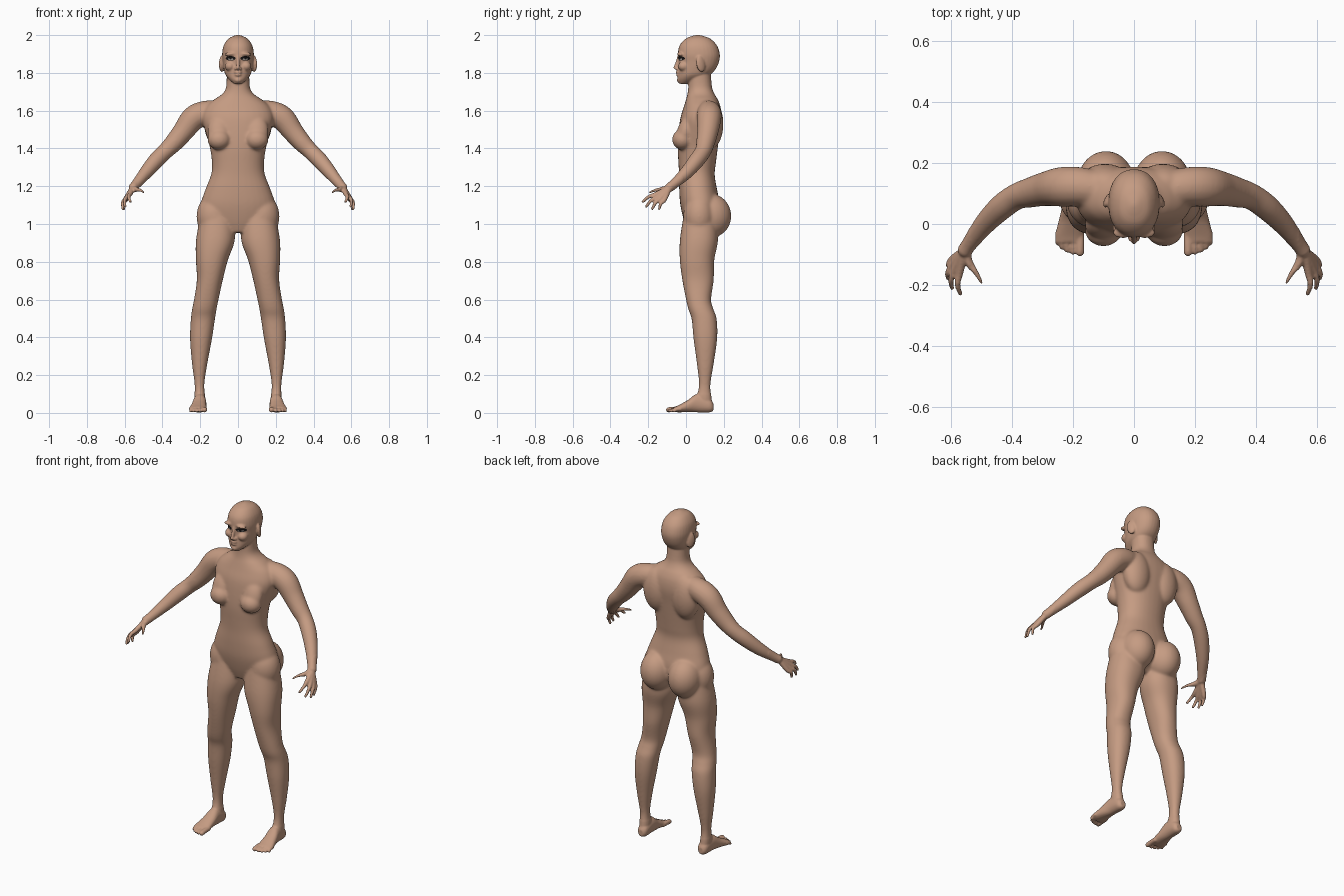
import bpy, bmesh, math
from mathutils import Vector, Matrix
from mathutils.bvhtree import BVHTree

old = bpy.data.objects.get("Cube")
if old:
    bpy.data.objects.remove(old, do_unlink=True)


def material(name, rgb, rough=0.6):
    m = bpy.data.materials.new(name)
    m.use_nodes = True
    m.diffuse_color = (*rgb, 1)
    bsdf = m.node_tree.nodes["Principled BSDF"]
    bsdf.inputs["Base Color"].default_value = (*rgb, 1)
    bsdf.inputs["Roughness"].default_value = rough
    return m


skin = material("skin", (0.56, 0.33, 0.225))
black = material("lash black", (0.01, 0.008, 0.008))
white = material("eye white", (0.6, 0.55, 0.5))
bm = bmesh.new()


def spline(rows, steps=5):
    """Catmull-Rom through rows of numbers."""
    rows = [Vector(r) for r in rows]
    ext = [rows[0]] + rows + [rows[-1]]
    out = []
    for a, b, c, d in zip(ext, ext[1:], ext[2:], ext[3:]):
        for i in range(steps):
            t = i / steps
            out.append((b * 2 + (c - a) * t + (a * 2 - b * 5 + c * 4 - d) * t * t
                        + (b * 3 - a - c * 3 + d) * t ** 3) / 2)
    return out + [rows[-1]]


def skin_rings(rings):
    loops = [[bm.verts.new(p) for p in ring] for ring in rings]
    n = len(loops[0])
    for lo, hi in zip(loops, loops[1:]):
        for i in range(n):
            bm.faces.new((lo[i], lo[(i + 1) % n], hi[(i + 1) % n], hi[i]))
    bm.faces.new(loops[0][::-1])
    bm.faces.new(loops[-1])


def loft(rows, axis="z", power=2.2, sides=32):
    """Rows are (level, x centre, half width, near depth, far depth)."""
    rings = []
    for level, cx, hw, near, far in spline(rows):
        ring = []
        for i in range(sides):
            c, s = math.cos(math.tau * i / sides), math.sin(math.tau * i / sides)
            u = cx + hw * math.copysign(abs(c) ** (2 / power), c)
            v = (near + far) / 2 + (far - near) / 2 * math.copysign(abs(s) ** (2 / power), s)
            ring.append((u, v, level) if axis == "z" else (u, level, v))
        rings.append(ring)
    skin_rings(rings)


def tube(rows, sides=16):
    """Rows are (x, y, z, radius); both ends are rounded."""
    pts = spline(rows)
    rings = []
    for i, p in enumerate(pts):
        d = (pts[min(i + 1, len(pts) - 1)] - pts[max(i - 1, 0)]).to_3d().normalized()
        u = d.cross(Vector((0.3, 1, 0.2))).normalized()
        v = d.cross(u)
        rings.append([p.to_3d() + (u * math.cos(math.tau * k / sides)
                      + v * math.sin(math.tau * k / sides)) * p[3] for k in range(sides)])
    skin_rings(rings)
    for row in (rows[0], rows[-1]):
        blob(row[:3], [row[3]] * 3)


def blob(centre, radii, tilt=(0, 0, 0)):
    rot = Matrix.Rotation(tilt[0], 4, "X") @ Matrix.Rotation(tilt[1], 4, "Y") @ Matrix.Rotation(tilt[2], 4, "Z")
    bmesh.ops.create_uvsphere(bm, u_segments=24, v_segments=16, radius=1,
                              matrix=Matrix.Translation(centre) @ rot @ Matrix.Diagonal((*radii, 1)))


# Leg
loft([(1.06, .11, .085, -.01, .16), (.92, .119, .103, -.032, .17), (.81, .138, .085, -.033, .15),
      (.705, .149, .069, -.02, .147), (.6, .168, .065, .0, .133), (.55, .178, .065, .012, .145),
      (.495, .186, .064, .03, .163), (.39, .196, .058, .04, .165), (.255, .203, .04, .058, .146),
      (.15, .204, .026, .068, .13), (.08, .202, .029, .055, .135), (.03, .2, .028, .05, .14)])

# Foot and toes
loft([(.145, .2, .016, .012, .05), (.125, .2, .03, .003, .075), (.06, .202, .034, .003, .1),
      (.01, .207, .04, .004, .068), (-.035, .212, .046, .003, .043), (-.06, .212, .043, .004, .032)], "y")
for x, tip, r in ((.177, -.092, .014), (.2, -.092, .0095), (.219, -.086, .009),
                  (.236, -.076, .009), (.251, -.062, .0085)):
    tube([(x, -.03, .02, r), (x, (tip - .04) / 2, .019, r), (x, tip, r + .002, r)])

# Arm from collar to wrist
tube([(.09, .11, 1.605, .05), (.17, .122, 1.59, .064), (.235, .122, 1.56, .066), (.29, .115, 1.49, .057),
      (.34, .103, 1.43, .05), (.385, .09, 1.385, .044), (.435, .055, 1.335, .043),
      (.49, .0, 1.27, .036), (.535, -.06, 1.215, .027), (.553, -.085, 1.195, .025)])

# Palm, fingers and thumb
knuckles = [(.572, -.16, 1.157), (.587, -.15, 1.145), (.595, -.135, 1.134), (.595, -.115, 1.127)]
tips = [(.57, -.228, 1.118), (.597, -.21, 1.093), (.61, -.178, 1.081), (.605, -.142, 1.08)]
for k, t in zip(knuckles, tips):
    k, t = Vector(k), Vector(t)
    mid = (k + t) / 2 + Vector((.008, -.004, .006))
    tube([(.557, -.09, 1.19, .016), (*k, .0125), (*mid, .0095), (*t, .0075)])
tube([(.553, -.09, 1.19, .016), (.538, -.13, 1.183, .014), (.515, -.165, 1.178, .0105), (.5, -.193, 1.167, .008)])

# Buttock, hip, breast, shoulder blade
blob((.092, .135, 1.045), (.094, .105, .115), (.15, 0, 0))
blob((.125, .07, 1.04), (.095, .085, .12))
blob((.1, -.018, 1.447), (.062, .056, .055))
blob((.1, -.002, 1.49), (.062, .045, .09), (-.3, 0, 0))
blob((.095, .135, 1.53), (.085, .063, .13))

# Ear, cheek, brow, nostril
blob((.085, .078, 1.848), (.012, .026, .044), (.15, 0, .5))
blob((.042, -.012, 1.835), (.028, .03, .026))
blob((.036, -.028, 1.9), (.034, .018, .011), (0, .1, 0))
blob((.012, -.045, 1.822), (.009, .012, .008))

# Mirror the paired parts to the other side
dup = bmesh.ops.duplicate(bm, geom=bm.verts[:] + bm.edges[:] + bm.faces[:])["geom"]
bmesh.ops.scale(bm, vec=(-1, 1, 1), verts=[g for g in dup if isinstance(g, bmesh.types.BMVert)])
bmesh.ops.reverse_faces(bm, faces=[g for g in dup if isinstance(g, bmesh.types.BMFace)])

# Torso and neck
loft([(.955, 0, .06, .01, .1), (1.02, 0, .17, -.012, .17), (1.1, 0, .196, -.03, .18), (1.18, 0, .174, -.036, .165),
      (1.26, 0, .143, -.037, .152), (1.32, 0, .138, -.04, .158), (1.4, 0, .148, -.044, .168),
      (1.48, 0, .17, -.04, .178), (1.56, 0, .19, -.03, .188), (1.62, 0, .17, -.012, .183),
      (1.66, 0, .125, .0, .168), (1.69, 0, .082, .008, .15), (1.73, 0, .062, .012, .137), (1.82, 0, .06, .015, .13)])

# Head
loft([(1.742, 0, .02, -.035, .0), (1.765, 0, .046, -.044, .07), (1.79, 0, .066, -.042, .125),
      (1.82, 0, .075, -.04, .157), (1.86, 0, .081, -.038, .175), (1.9, 0, .084, -.043, .179),
      (1.945, 0, .076, -.034, .164), (1.98, 0, .052, -.003, .13), (1.996, 0, .022, .035, .09),
      (2.001, 0, .004, .06, .066)])

# Nose, lips, chin
tube([(0, -.036, 1.89, .009), (0, -.047, 1.855, .009), (0, -.056, 1.828, .0105)])
blob((0, -.043, 1.803), (.021, .012, .006))
blob((0, -.042, 1.789), (.018, .012, .0065))
blob((0, -.035, 1.762), (.02, .014, .014))

# Fuse everything into one smooth body
me = bpy.data.meshes.new("body")
bm.to_mesh(me)
bm.free()
body = bpy.data.objects.new("body", me)
bpy.context.collection.objects.link(body)
bpy.context.view_layer.objects.active = body
body.select_set(True)
remesh = body.modifiers.new("fuse", "REMESH")
remesh.mode = "VOXEL"
remesh.voxel_size = .005
bpy.ops.object.modifier_apply(modifier="fuse")

# Broad smoothing on trunk and limbs, light smoothing on face, hands and feet
broad = body.vertex_groups.new(name="broad")
broad.add([v.index for v in body.data.vertices
           if .1 < v.co.z < 1.73 and abs(v.co.x) < .54], 1, "REPLACE")
for name, group, count in (("soften", "broad", 30), ("polish", "", 3)):
    mod = body.modifiers.new(name, "SMOOTH")
    mod.factor, mod.iterations, mod.vertex_group = .5, count, group
    bpy.ops.object.modifier_apply(modifier=name)
body.data.materials.clear()
body.data.materials.append(skin)
body.data.shade_smooth()

# Eyes: thin plates laid on the face
surface = BVHTree.FromPolygons([v.co for v in body.data.vertices], [p.vertices[:] for p in body.data.polygons])


def plate(name, x, z, rx, rz, lift, mat):
    pm = bmesh.new()
    bmesh.ops.create_circle(pm, cap_ends=True, cap_tris=True, segments=24, radius=1)
    bmesh.ops.subdivide_edges(pm, edges=pm.edges[:], cuts=2, use_grid_fill=True)
    for v in pm.verts:
        px, pz = x + v.co.x * rx, z + v.co.y * rz
        hit = surface.ray_cast(Vector((px, -1, pz)), Vector((0, 1, 0)))[0]
        v.co = (px, hit.y - lift, pz)
    mesh = bpy.data.meshes.new(name)
    pm.to_mesh(mesh)
    pm.free()
    mesh.materials.append(mat)
    ob = bpy.data.objects.new(name, mesh)
    bpy.context.collection.objects.link(ob)


for side, s in (("left", 1), ("right", -1)):
    plate(side + "_lashes", s * .039, 1.877, .026, .012, .0015, black)
    plate(side + "_eye", s * .039, 1.873, .015, .0045, .003, white)
    plate(side + "_iris", s * .039, 1.874, .006, .0045, .0045, black)
